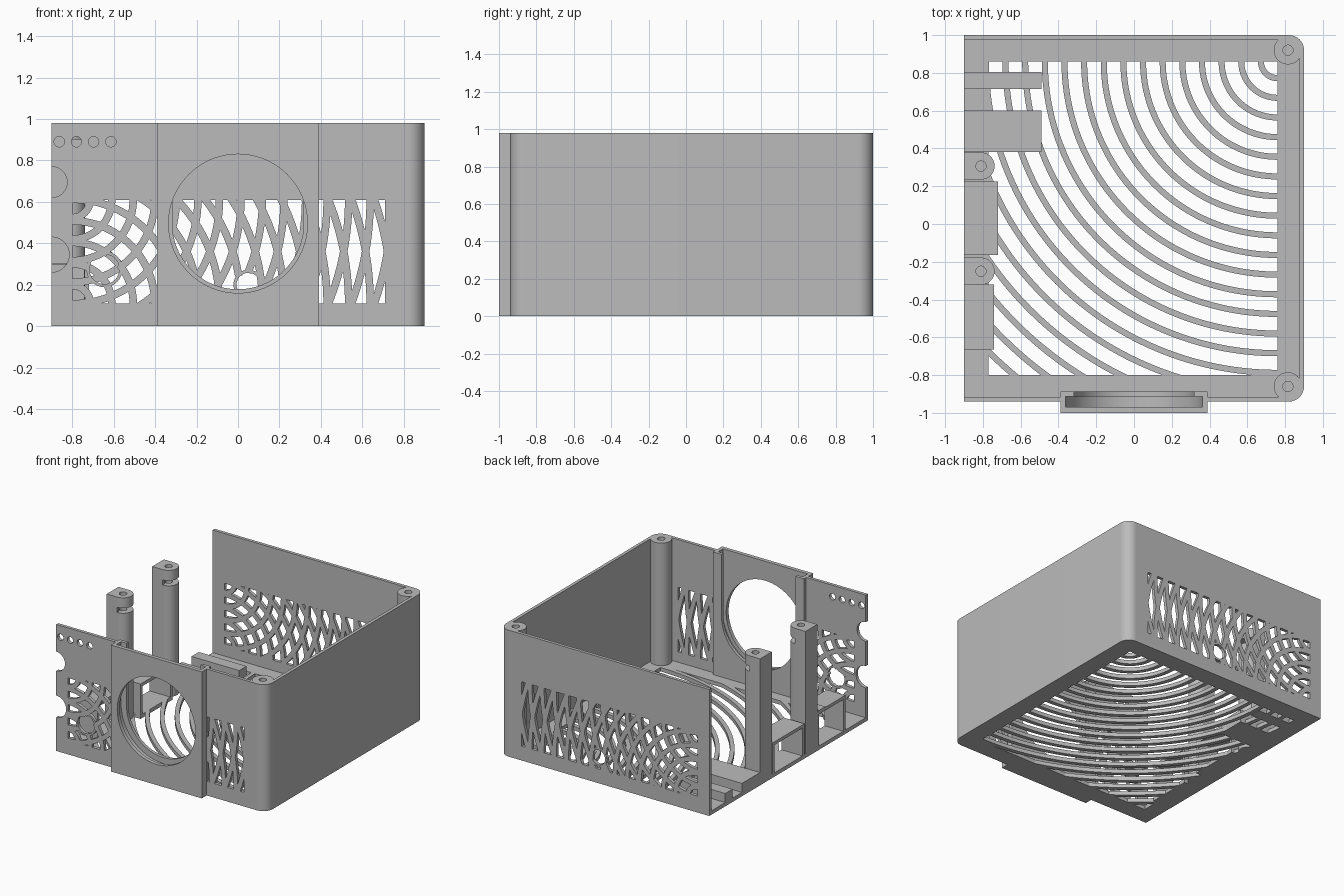
import bpy, bmesh, math
from mathutils import Vector

cube = bpy.data.objects.get("Cube")
if cube:
    bpy.data.objects.remove(cube, do_unlink=True)

grey = bpy.data.materials.new("plain_grey")
grey.use_nodes = True
COLOUR = (0.5, 0.5, 0.5, 1)
grey.diffuse_color = COLOUR
grey.node_tree.nodes["Principled BSDF"].inputs["Base Color"].default_value = COLOUR

TOP, WALL, FLOOR = 0.98, 0.025, 0.03
LEFT, RIGHT, FRONT, BACK = -0.9, 0.9, -0.94, 1.0
PITCH = 0.104


# Outline helpers
def rect(x0, y0, x1, y1):
    return [(x0, y0), (x1, y0), (x1, y1), (x0, y1)]


def arc(cx, cy, r, a0, a1, n=16):
    angles = [math.radians(a0 + (a1 - a0) * i / n) for i in range(n + 1)]
    return [(cx + r * math.cos(a), cy + r * math.sin(a)) for a in angles]


def circle(cx, cy, r, n=48):
    return arc(cx, cy, r, 0, 360, n)[:-1]


def finish(name, bm):
    bmesh.ops.recalc_face_normals(bm, faces=bm.faces)
    mesh = bpy.data.meshes.new(name)
    bm.to_mesh(mesh)
    bm.free()
    mesh.materials.append(grey)
    mesh.shade_smooth()
    mesh.set_sharp_from_angle(angle=math.radians(30))
    obj = bpy.data.objects.new(name, mesh)
    bpy.context.collection.objects.link(obj)
    return obj


def plate(name, loops, axis, low, high):
    """Extrude an outline with holes along an axis, from low to high."""
    curve = bpy.data.curves.new(name + "_outline", "CURVE")
    curve.dimensions = "2D"
    curve.fill_mode = "BOTH"
    curve.extrude = (high - low) / 2
    for loop in loops:
        spline = curve.splines.new("POLY")
        spline.points.add(len(loop) - 1)
        for point, (u, v) in zip(spline.points, loop):
            point.co = (u, v, 0, 1)
        spline.use_cyclic_u = True
    temp = bpy.data.objects.new(name + "_outline", curve)
    bpy.context.collection.objects.link(temp)
    graph = bpy.context.evaluated_depsgraph_get()
    mesh = bpy.data.meshes.new_from_object(temp.evaluated_get(graph))
    bm = bmesh.new()
    bm.from_mesh(mesh)
    bpy.data.objects.remove(temp, do_unlink=True)
    bpy.data.curves.remove(curve)
    bpy.data.meshes.remove(mesh)
    bmesh.ops.remove_doubles(bm, verts=bm.verts, dist=0.0001)
    mid = (low + high) / 2
    for vert in bm.verts:
        u, v, w = vert.co
        vert.co = {"x": (mid + w, u, v), "y": (u, mid - w, v), "z": (u, v, mid + w)}[axis]
    return finish(name, bm)


def arc_bars(name, u0, u1, height, bar, depth, place, hole=None):
    """Concentric quarter rings about a corner, trimmed to a rectangle."""
    bm = bmesh.new()
    steps = 96
    for ring in range(1, int(math.hypot(u1, height) / PITCH) + 2):
        outer = ring * PITCH
        rows = []
        for i in range(steps + 1):
            a = math.pi / 2 * i / steps
            rows.append([bm.verts.new((r * math.cos(a), r * math.sin(a), w))
                         for r, w in ((outer - bar, 0), (outer, 0), (outer, depth), (outer - bar, depth))])
        for p, q in zip(rows, rows[1:]):
            centre = place(sum((v.co for v in p + q), Vector()) / 8)
            if hole and math.hypot(centre[0] - hole[0], centre[2] - hole[1]) < hole[2]:
                continue
            for k in range(4):
                m = (k + 1) % 4
                bm.faces.new((p[k], p[m], q[m], q[k]))
    for co, no in (((u0, 0, 0), (-1, 0, 0)), ((u1, 0, 0), (1, 0, 0)),
                   ((0, 0, 0), (0, -1, 0)), ((0, height, 0), (0, 1, 0))):
        bmesh.ops.bisect_plane(bm, geom=bm.verts[:] + bm.edges[:] + bm.faces[:],
                               plane_co=co, plane_no=no, clear_outer=True)
    bmesh.ops.delete(bm, geom=[v for v in bm.verts if not v.link_faces], context="VERTS")
    bmesh.ops.holes_fill(bm, edges=bm.edges, sides=0)
    for vert in bm.verts:
        vert.co = place(vert.co)
    return finish(name, bm)


# Floor with curved vent bars
corner = 0.08
outline = [(LEFT, FRONT)] + arc(RIGHT - corner, FRONT + corner, corner, -90, 0) \
    + arc(RIGHT - corner, BACK - corner, corner, 0, 90) + [(LEFT, BACK)]
FX0, FX1, FY0, FY1 = -0.77, 0.76, -0.80, 0.86
plate("floor", [outline, rect(FX0, FY0, FX1, FY1)], "z", 0, FLOOR)
arc_bars("floor_vent_bars", 0, FX1 - FX0, FY1 - FY0, 0.032, FLOOR,
         lambda c: (FX1 - c[0], FY1 - c[1], c[2]))

# Closed side wall with rounded corners
inner = corner - WALL
edge = RIGHT - corner
side = arc(edge, FRONT + corner, corner, -90, 0) + arc(edge, BACK - corner, corner, 0, 90) \
    + arc(edge, BACK - corner, inner, 90, 0) + arc(edge, FRONT + corner, inner, 0, -90)
plate("side_wall", [side], "z", 0, TOP)

# Front and back walls
GX0, GX1, GZ0, GZ1 = -0.80, 0.71, 0.11, 0.61
HOLDER = 0.39
front_hole = (-0.645, 0.275, 0.075)
back_hole = (0.05, 0.2, 0.06)

notched = [(LEFT, 0), (-HOLDER, 0), (-HOLDER, TOP), (LEFT, TOP)] \
    + arc(LEFT, 0.695, 0.075, 90, -90) + arc(LEFT, 0.345, 0.085, 90, -90)
lights = [circle(x, 0.89, 0.025, 24) for x in (-0.863, -0.78, -0.697, -0.614)]
plate("front_wall_ports", [notched, rect(GX0, GZ0, -HOLDER - 0.002, GZ1)] + lights,
      "y", FRONT, FRONT + WALL)
plate("front_wall_plain", [rect(HOLDER, 0, edge, TOP), rect(HOLDER + 0.002, GZ0, GX1, GZ1)],
      "y", FRONT, FRONT + WALL)
plate("back_wall", [rect(LEFT, 0, edge, TOP), rect(GX0, GZ0, GX1, GZ1)],
      "y", BACK - WALL, BACK)

# Crossing vent bars in the walls
spans = (("front_vent_ports", 0, -HOLDER - GX0, FRONT, front_hole),
         ("front_vent_plain", HOLDER - GX0, GX1 - GX0, FRONT, None),
         ("back_vent", 0, GX1 - GX0, BACK - WALL, back_hole))
for name, u0, u1, y, hole in spans:
    arc_bars(name + "_rising", u0, u1, GZ1 - GZ0, 0.036, WALL,
             lambda c: (GX0 + c[0], y + c[2], GZ0 + c[1]), hole)
    arc_bars(name + "_falling", u0, u1, GZ1 - GZ0, 0.036, WALL,
             lambda c: (GX0 + c[0], y + c[2], GZ1 - c[1]), hole)
for name, (x, z, r), y in (("front_cable_ring", front_hole, FRONT),
                           ("back_cable_ring", back_hole, BACK - WALL)):
    plate(name, [circle(x, z, r + 0.012), circle(x, z, r - 0.003)], "y", y, y + WALL)

# Fan holder: face with round opening, slot and rear lip
FAN_Z = 0.495
plate("fan_face", [rect(-HOLDER, 0, HOLDER, TOP), circle(0, FAN_Z, 0.335, 96)], "y", -1.0, -0.97)
for name, r, y0, y1 in (("fan_slot", 0.363, -0.97, -0.912), ("fan_rear_lip", 0.317, -0.912, -0.888)):
    u_shape = [(-HOLDER, TOP), (-HOLDER, 0), (HOLDER, 0), (HOLDER, TOP), (r, TOP)] \
        + arc(0, FAN_Z, r, 0, -180, 48) + [(-r, TOP)]
    plate(name, [u_shape], "y", y0, y1)

# Corner screw posts
for name, y in (("back_corner_post", 0.92), ("front_corner_post", -0.86)):
    plate(name, [circle(0.815, y, 0.075), circle(0.815, y, 0.027, 24)], "z", FLOOR, TOP)

# Screw posts on the open side, with a nut slot near the top
for name, y in (("rear_post", 0.307), ("fore_post", -0.25)):
    r, cx = 0.072, -0.81
    body = [(LEFT, y - r)] + arc(cx, y, r, -90, 90, 24) + [(LEFT, y + r)]
    bore = circle(cx, y, 0.027, 24)
    plate(name + "_shaft", [body, bore], "z", 0, 0.86)
    cut = [(LEFT, y - r), (cx, y - r), (cx, y - 0.05), (-0.86, y - 0.05),
           (-0.86, y + 0.05), (cx, y + 0.05), (cx, y + r), (LEFT, y + r)]
    plate(name + "_nut_slot", [cut], "z", 0.86, 0.90)
    plate(name + "_cap", [body, bore], "z", 0.90, TOP)

# Port supports along the open side
for name, y0, y1, x1, z in (("large_port_tunnel", -0.165, 0.225, -0.72, 0.27),
                            ("small_port_tunnel", -0.665, -0.32, -0.74, 0.30)):
    plate(name, [rect(y0, 0, y1, z), rect(y0 + 0.025, FLOOR, y1 - 0.025, z - 0.025)], "x", LEFT, x1)
plate("port_rib", [rect(LEFT, -0.42, -0.77, -0.345)], "z", 0.29, 0.305)
plate("narrow_support", [rect(LEFT, 0.715, -0.49, 0.805)], "z", 0, 0.10)
plate("wide_support", [rect(LEFT, 0.38, -0.49, 0.60)], "z", 0, 0.10)
